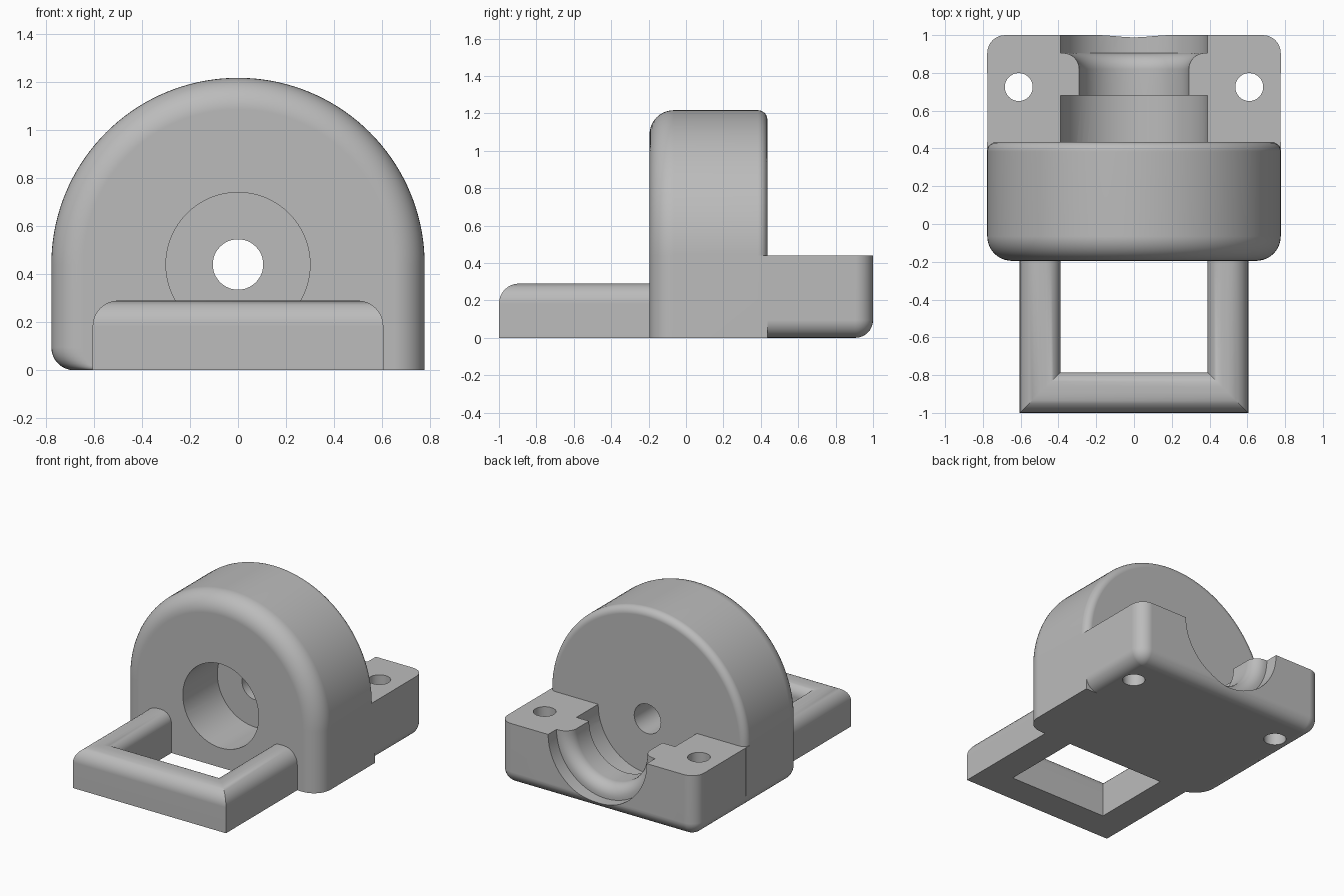
import bpy, bmesh
from math import sin, cos, pi
from mathutils import Vector

if "Cube" in bpy.data.objects:
    bpy.data.objects.remove(bpy.data.objects["Cube"])

W, AXIS, BACK, FRONT = 0.777, 0.44, 0.435, -0.195
R = 0.095  # bottom edge rounding

grey = bpy.data.materials.new("plain_grey")
grey.use_nodes = True
grey.diffuse_color = (0.5, 0.5, 0.5, 1)
grey.node_tree.nodes["Principled BSDF"].inputs["Base Color"].default_value = (0.5, 0.5, 0.5, 1)


def arc(cx, cy, r, start, end, n):
    steps = [start + (end - start) * i / n for i in range(n + 1)]
    return [(cx + r * cos(a), cy + r * sin(a)) for a in steps]


def loft(name, rings):
    """Skin closed rings of equal length and cap both ends."""
    bm = bmesh.new()
    loops = [[bm.verts.new(p) for p in ring] for ring in rings]
    n = len(loops[0])
    for a, b in zip(loops, loops[1:]):
        for i in range(n):
            j = (i + 1) % n
            bm.faces.new((a[i], a[j], b[j], b[i]))
    bm.faces.new(loops[0])
    bm.faces.new(loops[-1])
    bmesh.ops.remove_doubles(bm, verts=bm.verts, dist=1e-5)
    bmesh.ops.recalc_face_normals(bm, faces=bm.faces)
    mesh = bpy.data.meshes.new(name)
    bm.to_mesh(mesh)
    bm.free()
    mesh.materials.append(grey)
    ob = bpy.data.objects.new(name, mesh)
    bpy.context.collection.objects.link(ob)
    return ob


def lathe_y(name, profile, n=64):
    """Solid turned about the bore axis from (radius, y) points."""
    return loft(name, [[(x, y, z) for x, z in arc(0, AXIS, r, 0, 2 * pi * (n - 1) / n, n - 1)]
                       for r, y in profile])


def apply(ob, mod):
    bpy.ops.object.select_all(action='DESELECT')
    bpy.context.view_layer.objects.active = ob
    ob.select_set(True)
    bpy.ops.object.modifier_apply(modifier=mod.name)


def combine(ob, other, operation):
    mod = ob.modifiers.new("combine", 'BOOLEAN')
    mod.operation, mod.solver, mod.object = operation, 'EXACT', other
    apply(ob, mod)
    bpy.data.objects.remove(other)


# Arched housing: large front rounding, small rear rounding above the base
def arch(y, upper, lower):
    w, v = W - lower, W - upper
    pts = [(w, 0), (w, AXIS)] + arc(0, AXIS, v, 0, pi, 72) + [(-w, AXIS)]
    pts += arc(R - w, R, R, pi, 1.5 * pi, 8)
    return [(x, y, z) for x, z in pts]


rings = []
for i in range(11):
    t = pi / 2 * i / 10
    d = 0.13 * (1 - sin(t))
    rings.append(arch(FRONT + 0.13 * (1 - cos(t)), d, d))
for i in range(7):
    t = pi / 2 * i / 6
    rings.append(arch(BACK - 0.05 * (1 - sin(t)), 0.05 * (1 - cos(t)), 0))
housing = loft("housing", rings)


# Rear base block: rounded lower edge and rear corners
def outline(z, d):
    w, c = W - 0.0005, W - R
    pts = [(w - d, 0.3)] + arc(c, 1 - R, R - d, 0, pi / 2, 8)
    pts += arc(-c, 1 - R, R - d, pi / 2, pi, 8) + [(d - w, 0.3)]
    return [(x, y, z) for x, y in pts]


rings = [outline(R * (1 - sin(t)), R * (1 - cos(t)))
         for t in [pi / 2 * (1 - i / 8) for i in range(9)]]
rear_base = loft("rear_base", rings + [outline(AXIS, 0)])

# Stepped half bore with a rounded lip
lip = [(0.375 - 0.085 * cos(pi / 16 * i), 0.82 + 0.085 * sin(pi / 16 * i)) for i in range(9)]
bore = [(0.39, BACK), (0.39, 0.68), (0.29, 0.68)] + lip + [(0.39, 0.905), (0.39, 1.1)]
combine(rear_base, lathe_y("bore_cutter", bore), 'DIFFERENCE')

# Screw holes
for side in (-1, 1):
    hole = loft("screw_cutter", [[(x, y, z) for x, y in
                                  arc(side * 0.61, 0.725, 0.074, 0, 2 * pi * 31 / 32, 31)]
                                 for z in (-0.1, 0.6)])
    combine(rear_base, hole, 'DIFFERENCE')

# Front loop handle: one bar section swept round three mitred sides
section = [(0, 0)] + [(0.107 - y, 0.183 + x) for y, x in arc(0, 0, 0.107, 0, pi / 2, 8)]
section += [(0.137 + x, 0.212 + y) for x, y in arc(0, 0, 0.078, pi / 2, 0, 8)] + [(0.215, 0)]
rings = []
for side, corner in ((1, False), (1, True), (-1, True), (-1, False)):
    rings.append([(side * (0.605 - d), d - 1 if corner else -0.1, z) for d, z in section])
handle = loft("loop_handle", rings)

# Join the parts, then cut the counterbore and shaft hole
combine(housing, rear_base, 'UNION')
combine(housing, handle, 'UNION')
combine(housing, lathe_y("counterbore_cutter", [(0.3, -0.3), (0.3, 0.195)]), 'DIFFERENCE')
combine(housing, lathe_y("shaft_cutter", [(0.105, 0.1), (0.105, 0.6)], 48), 'DIFFERENCE')

# Smooth shading with crisp edges
bpy.ops.object.select_all(action='DESELECT')
bpy.context.view_layer.objects.active = housing
housing.select_set(True)
bpy.ops.object.shade_smooth_by_angle(angle=pi / 6)
normals = housing.modifiers.new("even_normals", 'WEIGHTED_NORMAL')
normals.keep_sharp = True
